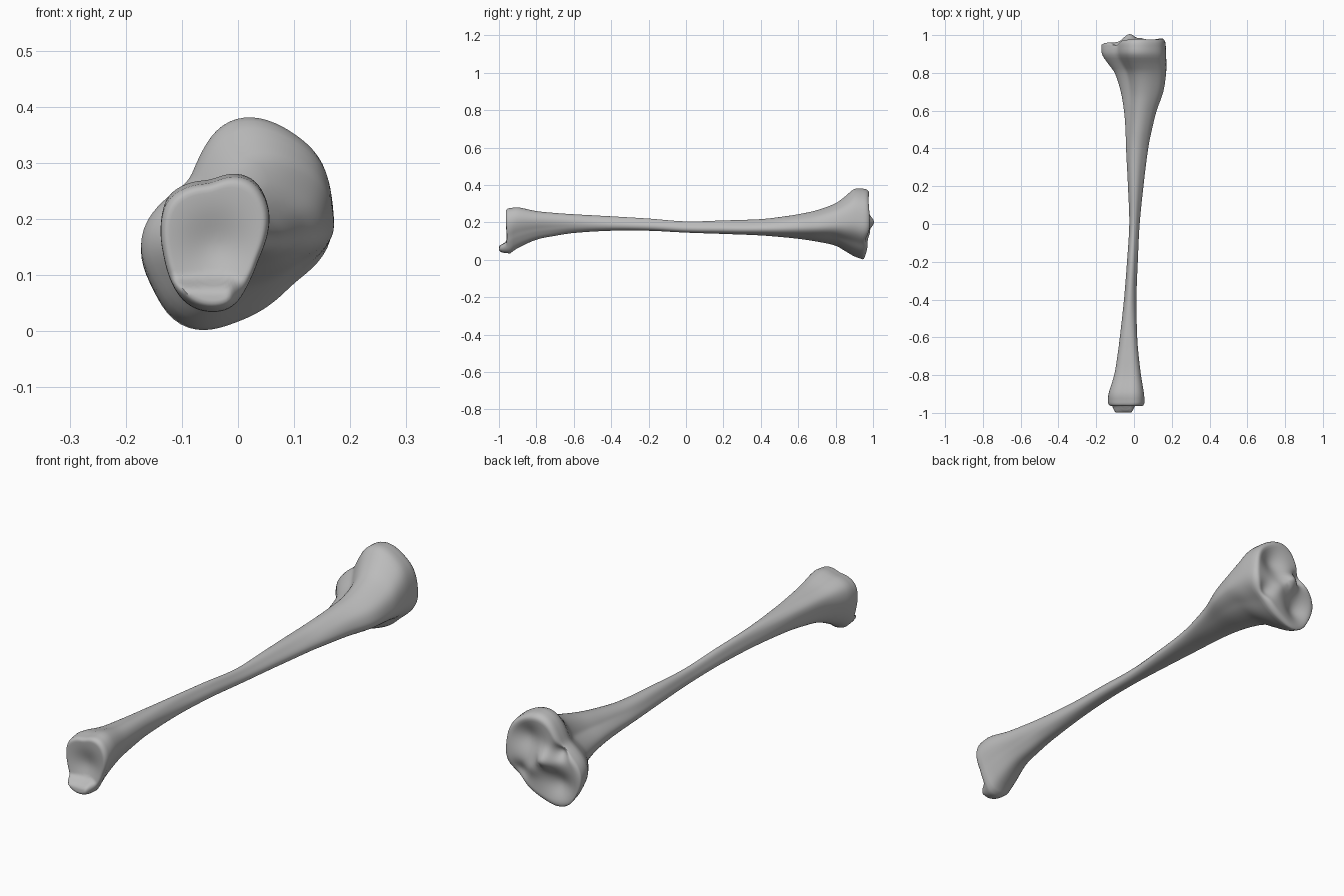
import bpy, bmesh, math
from math import exp, pi

cube = bpy.data.objects.get("Cube")
if cube:
    bpy.data.objects.remove(cube)

SIDES = 80

# End outlines in thousandths (x, z)
KNEE = [(-70, 0), (-122, 24), (-143, 70), (-167, 113), (-174, 150), (-160, 195),
        (-130, 225), (-82, 260), (-60, 318), (-33, 363), (12, 382), (56, 374),
        (105, 345), (145, 310), (162, 262), (167, 208), (172, 167), (150, 130),
        (100, 90), (53, 45), (-6, 18)]
ANKLE = [(-50, 26), (-95, 42), (-119, 78), (-133, 128), (-140, 180), (-131, 230),
         (-104, 250), (-50, 260), (3, 276), (33, 263), (58, 208), (53, 172),
         (35, 124), (17, 78), (-12, 33)]

# Shaft stations in thousandths: y, x min, x max, z min, z max
STATIONS = [(-940, -138, 56, 34, 276), (-900, -135, 53, 62, 280), (-800, -105, 37, 107, 260),
            (-700, -88, 25, 128, 250), (-600, -75, 17, 143, 243), (-400, -53, 13, 155, 232),
            (-200, -37, 20, 155, 220), (0, -25, 30, 145, 205), (200, -32, 50, 138, 210),
            (400, -42, 75, 130, 217), (500, -45, 95, 122, 228), (600, -53, 120, 112, 243),
            (700, -70, 155, 97, 265), (800, -102, 170, 75, 302), (850, -138, 171, 47, 338),
            (900, -170, 170, 18, 378), (945, -173, 168, 2, 380)]


def smooth(t):
    t = min(1, max(0, t))
    return t * t * (3 - 2 * t)


def bump(x, z, cx, cz, r):
    return exp(-((x - cx) ** 2 + (z - cz) ** 2) / (r * r))


def unit(points):
    """Scale a loop into the square from -1 to 1."""
    xs, zs = zip(*points)
    a, b, c, d = min(xs), max(xs), min(zs), max(zs)
    return [((2 * x - a - b) / (b - a), (2 * z - c - d) / (d - c)) for x, z in points]


def resample(outline):
    """Read a loop at equal angles and soften its corners."""
    polar = sorted((math.atan2(z, x), math.hypot(x, z)) for x, z in unit(outline))
    polar = ([(a - 2 * pi, r) for a, r in polar] + polar
             + [(a + 2 * pi, r) for a, r in polar])
    radii = []
    for i in range(SIDES):
        ang = 2 * pi * i / SIDES - pi
        for (a, r), (b, s) in zip(polar, polar[1:]):
            if a <= ang < b:
                radii.append(r + (s - r) * (ang - a) / (b - a))
                break
    for _ in range(6):
        radii = [(radii[i - 1] + 2 * radii[i] + radii[(i + 1) % SIDES]) / 4
                 for i in range(SIDES)]
    return unit([(r * math.cos(2 * pi * i / SIDES - pi), r * math.sin(2 * pi * i / SIDES - pi))
                 for i, r in enumerate(radii)])


def shaft_shape():
    """Rounded triangle with its crest to one side."""
    pts = []
    for i in range(SIDES):
        a = 2 * pi * i / SIDES - pi
        r = 1 + 0.1 * math.cos(3 * (a + 0.35))
        pts.append((r * math.cos(a), r * math.sin(a)))
    return unit(pts)


def station(y):
    """Smoothly interpolated extents at y."""
    k = max(i for i in range(len(STATIONS) - 1) if STATIONS[i][0] <= y or i == 0)
    p, q = STATIONS[k], STATIONS[k + 1]
    o, n = STATIONS[max(k - 1, 0)], STATIONS[min(k + 2, len(STATIONS) - 1)]
    h = q[0] - p[0]
    t = (y - p[0]) / h
    out = []
    for c in range(1, 5):
        m = (q[c] - o[c]) / (q[0] - o[0]) * h
        w = (n[c] - p[c]) / (n[0] - p[0]) * h
        s = t * t * (3 - 2 * t)
        v = p[c] * (1 - s) + q[c] * s + m * t * (1 - t) ** 2 - w * t * t * (1 - t)
        out.append(v / 1000)
    return out


def knee_face(x, z):
    """Two dished plateaus with a raised spine between them."""
    y = 0.972 + 0.08 * x + 0.05 * (z - 0.19)
    y += 0.036 * bump(x, z, -0.025, 0.2, 0.04) + 0.012 * bump(x, z, 0.03, 0.15, 0.035)
    y -= 0.03 * bump(x, z, 0.065, 0.27, 0.06) + 0.03 * bump(x, z, -0.075, 0.1, 0.055)
    return y - 0.03 * bump(x, z, -0.085, 0.24, 0.03) - 0.02 * bump(x, z, 0.1, 0.12, 0.035)


def ankle_face(x, z):
    """Shallow socket with a projecting lower lip."""
    lip = smooth((0.1 - z) / 0.03) * smooth((0.012 - x) / 0.03)
    return -0.964 + 0.022 * bump(x, z, -0.04, 0.15, 0.06) - 0.037 * lip


knee, ankle, shaft = resample(KNEE), resample(ANKLE), shaft_shape()
bm = bmesh.new()


def add_ring(points):
    return [bm.verts.new(p) for p in points]


def bridge(a, b):
    for i in range(SIDES):
        j = (i + 1) % SIDES
        bm.faces.new((a[i], a[j], b[j], b[i]))


# Shaft and flared ends
rings = []
first, last = STATIONS[0][0], STATIONS[-1][0]
STEPS = 110
for n in range(STEPS + 1):
    y = first + (last - first) * n / STEPS
    x0, x1, z0, z1 = station(y)
    end = knee if y > 0 else ankle
    w = smooth((abs(y) - 250) / 600)
    loop = unit([(s[0] + (e[0] - s[0]) * w, s[1] + (e[1] - s[1]) * w)
                 for s, e in zip(shaft, end)])
    rings.append(add_ring([((x0 + x1) / 2 + u * (x1 - x0) / 2, y / 1000,
                            (z0 + z1) / 2 + v * (z1 - z0) / 2) for u, v in loop]))
for a, b in zip(rings, rings[1:]):
    bridge(a, b)

# Joint surfaces
for rim, face in ((rings[0], ankle_face), (rings[-1], knee_face)):
    cx = sum(v.co.x for v in rim) / SIDES
    cz = sum(v.co.z for v in rim) / SIDES
    edge, prev = rim[0].co.y, rim
    for s in (0.992, 0.975, 0.95, 0.92, 0.88, 0.83, 0.77, 0.7, 0.62, 0.54, 0.46, 0.37, 0.28, 0.19, 0.1):
        t = min(1, (1 - s) / 0.14)
        t = math.sqrt(1 - (1 - t) ** 2)
        pts = []
        for v in rim:
            x, z = cx + (v.co.x - cx) * s, cz + (v.co.z - cz) * s
            pts.append((x, edge + (face(x, z) - edge) * t, z))
        ring = add_ring(pts)
        bridge(prev, ring)
        prev = ring
    mid = bm.verts.new((cx, face(cx, cz), cz))
    for i in range(SIDES):
        bm.faces.new((prev[i], prev[(i + 1) % SIDES], mid))

bmesh.ops.recalc_face_normals(bm, faces=bm.faces)
mesh = bpy.data.meshes.new("shin_bone")
bm.to_mesh(mesh)
bm.free()
bone = bpy.data.objects.new("shin_bone", mesh)
bpy.context.collection.objects.link(bone)

mat = bpy.data.materials.new("bone_grey")
mat.use_nodes = True
colour = (0.5, 0.5, 0.5, 1)
mat.diffuse_color = colour
mat.node_tree.nodes["Principled BSDF"].inputs["Base Color"].default_value = colour
mesh.materials.append(mat)

bpy.context.view_layer.objects.active = bone
bone.select_set(True)
bpy.ops.object.shade_smooth_by_angle(angle=math.radians(50))
